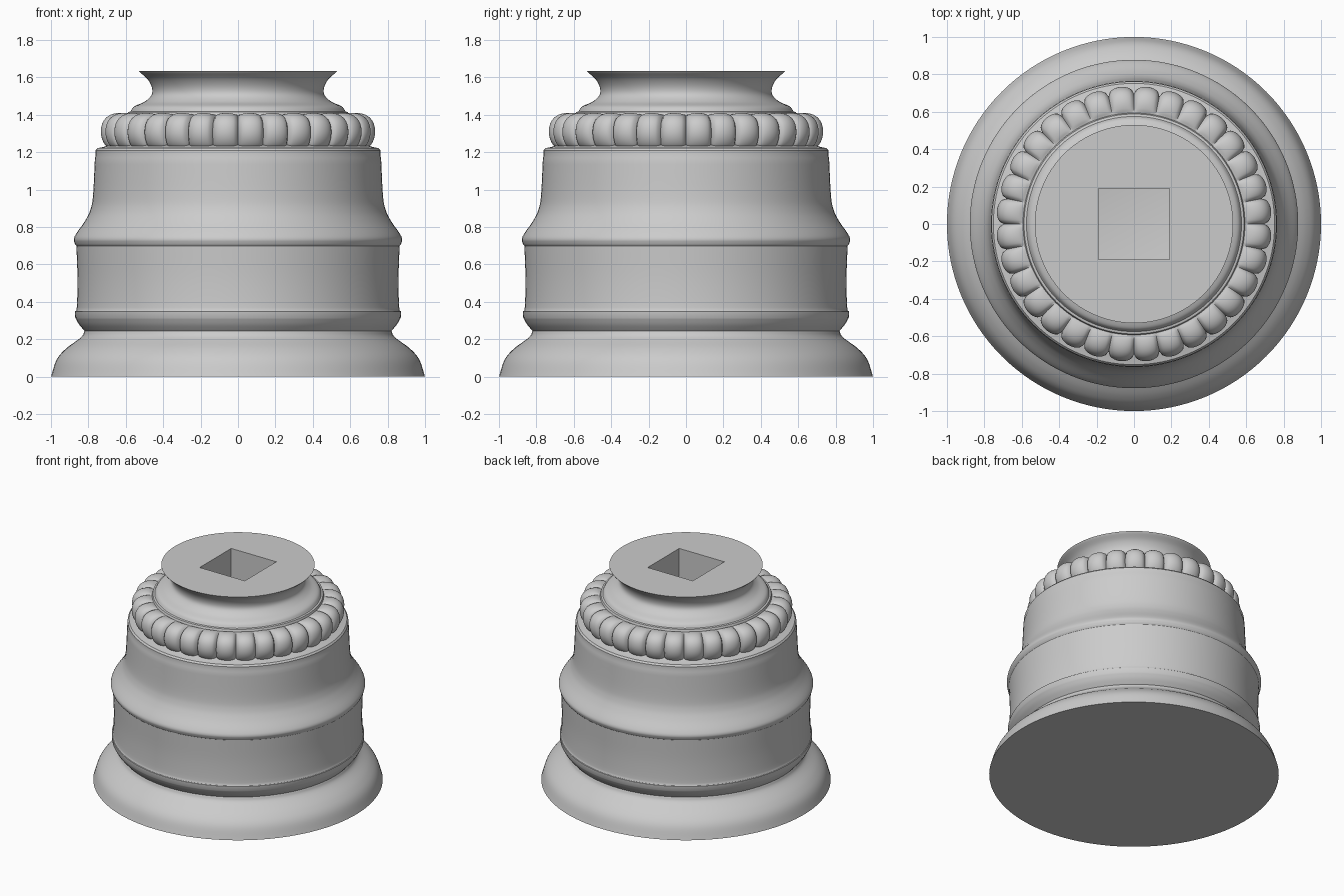
import bpy, bmesh, math
from mathutils import Vector

cube = bpy.data.objects.get("Cube")
if cube:
    bpy.data.objects.remove(cube, do_unlink=True)

SEGMENTS = 128
BEADS = 32

stone = bpy.data.materials.new("grey stone")
stone.use_nodes = True
grey = (0.6, 0.6, 0.6, 1)
stone.diffuse_color = grey
stone.node_tree.nodes["Principled BSDF"].inputs["Base Color"].default_value = grey


def smooth_curve(points, steps=6):
    """Catmull-Rom curve through the given profile points."""
    p = [Vector(q) for q in points]
    p = [2 * p[0] - p[1]] + p + [2 * p[-1] - p[-2]]
    out = []
    for a, b, c, d in zip(p, p[1:], p[2:], p[3:]):
        for i in range(steps):
            t = i / steps
            out.append(0.5 * (2 * b + (c - a) * t + (2 * a - 5 * b + 4 * c - d) * t * t
                              + (3 * b - a - 3 * c + d) * t ** 3))
    return out + [p[-2]]


def finish(obj, angle):
    bpy.ops.object.select_all(action="DESELECT")
    obj.select_set(True)
    bpy.context.view_layer.objects.active = obj
    bpy.ops.object.shade_smooth_by_angle(angle=math.radians(angle))


def revolve(name, profile, segments, offset=None):
    """Turn a profile around z; offset(row, angle) may push points outward."""
    bm = bmesh.new()
    rows = []
    for i, (r, z) in enumerate(profile):
        row = []
        for s in range(segments):
            a = math.tau * s / segments
            dr, dz = offset(i, a) if offset else (0, 0)
            row.append(bm.verts.new(((r + dr) * math.cos(a), (r + dr) * math.sin(a), z + dz)))
        rows.append(row)
    for low, high in zip(rows, rows[1:]):
        for s in range(segments):
            n = (s + 1) % segments
            bm.faces.new((low[s], low[n], high[n], high[s]))
    bm.faces.new(rows[0][::-1])
    bm.faces.new(rows[-1])
    mesh = bpy.data.meshes.new(name)
    bm.to_mesh(mesh)
    bm.free()
    mesh.materials.append(stone)
    obj = bpy.data.objects.new(name, mesh)
    bpy.context.collection.objects.link(obj)
    return obj


# Turned body: flared foot, drum, shoulder, neck and flared rim
foot = smooth_curve([(1, 0), (0.97, 0.09), (0.92, 0.15), (0.84, 0.21), (0.82, 0.245)])
drum = smooth_curve([(0.825, 0.25), (0.85, 0.28), (0.87, 0.315)], 4)
drum += smooth_curve([(0.872, 0.35), (0.862, 0.37), (0.858, 0.52), (0.864, 0.70)], 4)
shoulder = smooth_curve([(0.872, 0.71), (0.878, 0.735), (0.865, 0.765), (0.82, 0.83),
                         (0.79, 0.89), (0.775, 0.97), (0.765, 1.17)])
fillet = [(0.762, 1.18), (0.762, 1.21), (0.752, 1.222), (0.722, 1.228), (0.68, 1.24)]
seat = [(0.66, 1.36), (0.595, 1.395), (0.588, 1.415)]
neck = smooth_curve([(0.575, 1.418), (0.555, 1.445), (0.50, 1.47), (0.463, 1.505),
                     (0.46, 1.545), (0.483, 1.59), (0.525, 1.628)])
body = revolve("turned_body", foot + drum + shoulder + fillet + seat + neck + [(0.53, 1.635)],
               SEGMENTS)

# Square socket in the top
bpy.ops.mesh.primitive_cube_add(size=1, location=(0, 0, 1.435))
cutter = bpy.context.object
cutter.name = "socket_cutter"
cutter.scale = (0.38, 0.38, 0.6)
cutter.hide_render = True
cutter.data.materials.append(stone)
cut = body.modifiers.new("socket", "BOOLEAN")
cut.operation = "DIFFERENCE"
cut.solver = "EXACT"
cut.object = cutter
bpy.context.view_layer.objects.active = body
bpy.ops.object.modifier_apply(modifier=cut.name)
bpy.data.objects.remove(cutter, do_unlink=True)
finish(body, 28)

# Beaded ring: a rounded band swelling into lobes
band = smooth_curve([(0.67, 1.225), (0.685, 1.25), (0.695, 1.30), (0.685, 1.35),
                     (0.65, 1.38), (0.59, 1.398)], 5)


def lobe(i, a):
    t = i / (len(band) - 1)
    u = 2 * ((a * BEADS / math.tau) % 1) - 1
    envelope = max(0, math.sin(math.pi * t)) ** 0.6
    d = 0.042 * envelope * math.sqrt(max(0, 1 - u * u))
    tangent = (band[min(i + 1, len(band) - 1)] - band[max(i - 1, 0)]).normalized()
    return d * tangent.y, -d * tangent.x


ring = revolve("beaded_ring", band, BEADS * 12, lobe)
finish(ring, 50)
